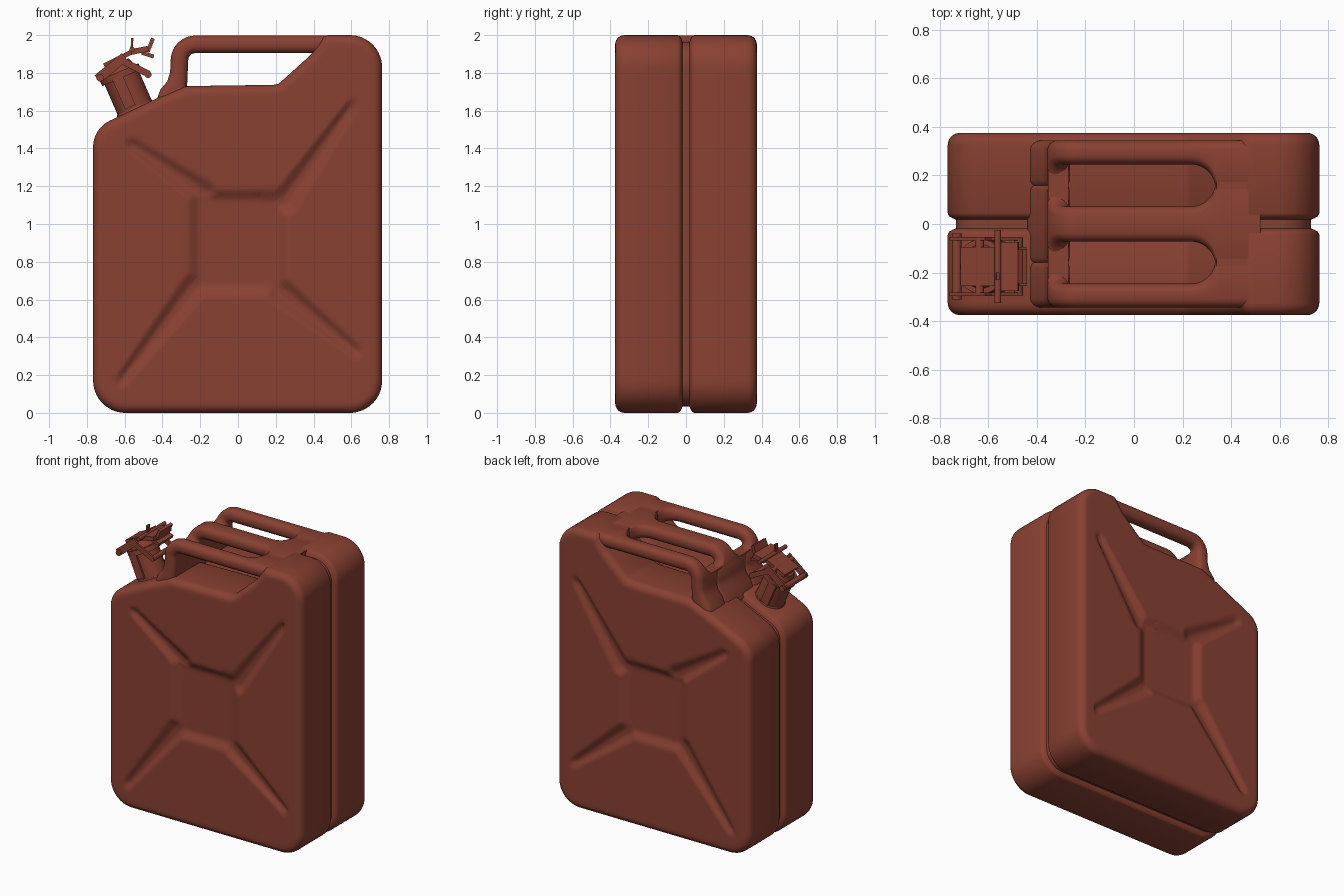
import bpy, bmesh, math
from mathutils import Vector, Matrix

if "Cube" in bpy.data.objects:
    bpy.data.objects.remove(bpy.data.objects["Cube"])

paint = bpy.data.materials.new("rust_red_paint")
paint.diffuse_color = (0.25, 0.052, 0.032, 1)
paint.use_nodes = True
paint.node_tree.nodes["Principled BSDF"].inputs["Base Color"].default_value = paint.diffuse_color


def finish(name, bm, angle=40):
    bmesh.ops.recalc_face_normals(bm, faces=bm.faces)
    me = bpy.data.meshes.new(name)
    bm.to_mesh(me)
    bm.free()
    ob = bpy.data.objects.new(name, me)
    bpy.context.collection.objects.link(ob)
    me.materials.append(paint)
    bpy.ops.object.select_all(action='DESELECT')
    ob.select_set(True)
    bpy.context.view_layer.objects.active = ob
    bpy.ops.object.shade_smooth_by_angle(angle=math.radians(angle))
    return ob


def loft(bm, rings):
    rows = [[bm.verts.new(p) for p in r] for r in rings]
    n = len(rows[0])
    for a, b in zip(rows, rows[1:]):
        for i in range(n):
            j = (i + 1) % n
            bm.faces.new((a[i], a[j], b[j], b[i]))
    bm.faces.new(rows[0])
    bm.faces.new(rows[-1])


def fillet(corners):
    # polygon with rounded corners: (x, z, radius)
    out, n = [], len(corners)
    for i, (x, z, r) in enumerate(corners):
        p = Vector((x, z))
        a = (Vector(corners[i - 1][:2]) - p).normalized()
        b = (Vector(corners[(i + 1) % n][:2]) - p).normalized()
        half = a.angle(b) / 2
        t = r / math.tan(half)
        c = p + (a + b).normalized() * r / math.sin(half)
        s, e = p + a * t - c, p + b * t - c
        for k in range(13):
            v = s.lerp(e, k / 12).normalized() * r
            out.append(c + v)
    return out


def resample(pts, n):
    pts = pts + [pts[0]]
    acc = [0]
    for a, b in zip(pts, pts[1:]):
        acc.append(acc[-1] + (b - a).length)
    out, k = [], 0
    for i in range(n):
        d = acc[-1] * i / n
        while acc[k + 1] < d:
            k += 1
        out.append(pts[k].lerp(pts[k + 1], (d - acc[k]) / max(acc[k + 1] - acc[k], 1e-9)))
    return out


# --- can body: outline lofted front to back, with centre seam groove ---
corners = [(-0.767, 0, 0.17), (0.763, 0, 0.17), (0.763, 2, 0.17), (0.46, 2, 0.03),
           (0.39, 1.9, 0.03), (0.21, 1.737, 0.04), (-0.28, 1.73, 0.05),
           (-0.42, 1.67, 0.1), (-0.767, 1.505, 0.15)]
N = 260
outline = resample(fillet(corners), N)
normals = []
for i in range(N):
    t = (outline[(i + 1) % N] - outline[i - 1]).normalized()
    normals.append(Vector((-t.y, t.x)))      # inward for a counter-clockwise outline
mid = Vector((0, 0.9))


def inset(d):
    return [p + q * d for p, q in zip(outline, normals)]


def smooth(t):
    t = min(1, max(0, t))
    return t * t * (3 - 2 * t)


arms = [((-0.18, 1.16), (-0.56, 1.42)), ((0.25, 1.12), (0.60, 1.62)),
        ((-0.23, 0.67), (-0.61, 0.18)), ((0.22, 0.65), (0.62, 0.33))]


def dent(p):
    # pressed centre panel with four tapering diagonal arms
    d = max(abs(p.x) - 0.2, abs(p.y - 0.9) - 0.22)
    depth = 0.03 * smooth(1 - d / 0.07)
    for a, b in arms:
        a, b = Vector(a), Vector(b)
        t = min(1, max(0, (p - a).dot(b - a) / (b - a).length_squared))
        w = 0.085 - 0.045 * t
        depth = max(depth, (0.03 - 0.01 * t) * smooth(1.15 * (1 - (p - a.lerp(b, t)).length / w)))
    return depth


R, HALF, RAD = 46, 0.375, 0.05
core = inset(RAD)
half = []
for k in range(1, R + 1):
    ring = [mid.lerp(p, k / R) for p in core]
    half.append([(p.x, -HALF + dent(p), p.y) for p in ring])
for k in range(1, 7):
    a = math.pi / 2 * k / 6
    half.append([(p.x, -HALF + RAD * (1 - math.cos(a)), p.y) for p in inset(RAD * (1 - math.sin(a)))])
for y, d in ((0.045, 0), (0.032, 0.006), (0.024, 0.02), (0.018, 0.035)):
    half.append([(p.x, -y, p.y) for p in inset(d)])
body = bmesh.new()
loft(body, half + [[(x, -y, z) for x, y, z in r] for r in reversed(half)])
finish("can_body", body, 50)

# --- triple carrying handle: bars bent down into one solid post ---
path = [(0.52 - 0.01 * k, 1.951, 0.047) for k in range(74)]
for k in range(0, 13):
    a = math.pi / 2 * k / 12
    path.append((-0.225 - 0.085 * math.sin(a), 1.866 + 0.085 * math.cos(a), 0.047))
path += [(-0.313, 1.80, 0.047), (-0.322, 1.74, 0.055), (-0.345, 1.69, 0.07), (-0.36, 1.62, 0.08)]


def slot_close(i):
    # 0 where the slots are open, 1 where the bars have merged
    x, z, _ = path[i]
    u = (x - 0.235) / 0.1 if x > 0 else (1.93 - z) / 0.06
    if u >= 1:
        return 1.0
    return 1 - math.sqrt(1 - u * u) if u > 0 else 0.0


def bar(name, side):
    bm, rings = bmesh.new(), []
    for i, (x, z, h) in enumerate(path):
        c = slot_close(i)
        if side == 0:
            y0, y1 = -0.073 - 0.1 * c, 0.073 + 0.1 * c
        else:
            y0, y1 = sorted((side * (0.245 - 0.1 * c), side * 0.345))
        a, b = path[max(0, i - 1)], path[min(len(path) - 1, i + 1)]
        t = Vector((b[0] - a[0], b[1] - a[1])).normalized()
        nrm = Vector((t.y, -t.x))
        r, ring = 0.042, []
        for k in range(20):
            q = 2 * math.pi * (k + 0.5) / 20
            cy, cn = math.cos(q), math.sin(q)
            yy = (y1 - r if cy > 0 else y0 + r) + r * cy
            nn = (h - r if cn > 0 else r - h) + r * cn
            ring.append((x + nrm.x * nn, yy, z + nrm.y * nn))
        rings.append(ring)
    loft(bm, rings)
    # solid web that fills the rounded joints where the bars have merged
    return finish(name, bm, 50)


bar("handle_bar_front", -1)
bar("handle_bar_middle", 0)
bar("handle_bar_back", 1)


def box(bm, lo, hi, m=Matrix()):
    c = [(a + b) / 2 for a, b in zip(lo, hi)]
    s = [b - a for a, b in zip(lo, hi)] + [1]
    bmesh.ops.create_cube(bm, size=1, matrix=m @ Matrix.Translation(c) @ Matrix.Diagonal(s))


# webs joining the merged bars
for name, lo, hi in (("handle_post_web", (-0.355, -0.3, 1.64), (-0.27, 0.3, 1.885)),
                     ("handle_shoulder_web", (0.34, -0.3, 1.906), (0.51, 0.3, 1.996))):
    bm = bmesh.new()
    box(bm, lo, hi)
    finish(name, bm)

# --- spout and cap, in a frame tilted square to the sloping shoulder ---
tilt = Matrix.Translation((-0.54, -0.175, 1.60)) @ Matrix.Rotation(-0.41, 4, 'Y')


def cyl(bm, r0, r1, z0, z1, seg=32):
    bmesh.ops.create_cone(bm, cap_ends=True, segments=seg, radius1=r0, radius2=r1, depth=z1 - z0,
                          matrix=tilt @ Matrix.Translation((0, 0, (z0 + z1) / 2)))


def pin(bm, x, z, r, length):
    bmesh.ops.create_cone(bm, cap_ends=True, segments=16, radius1=r, radius2=r, depth=length,
                          matrix=tilt @ Matrix.Translation((x, 0, z)) @ Matrix.Rotation(math.pi / 2, 4, 'X'))


def strap(bm, a, b, y, width, thick):
    # flat bar between two (x, z) points in the tilted frame
    a, b = Vector(a), Vector(b)
    d = b - a
    m = tilt @ Matrix.Translation(((a.x + b.x) / 2, y, (a.y + b.y) / 2)) @ \
        Matrix.Rotation(-math.atan2(d.y, d.x), 4, 'Y')
    L = d.length / 2
    box(bm, (-L, -width / 2, -thick / 2), (L, width / 2, thick / 2), m)


neck = bmesh.new()
cyl(neck, 0.125, 0.1, -0.04, 0.02)
cyl(neck, 0.098, 0.098, 0.0, 0.19)
finish("spout_neck", neck)

cap = bmesh.new()
cyl(cap, 0.112, 0.112, 0.19, 0.225)
cyl(cap, 0.09, 0.075, 0.225, 0.27)
finish("spout_cap", cap)

clamp = bmesh.new()
pin(clamp, -0.105, 0.235, 0.02, 0.27)
pin(clamp, 0.135, 0.15, 0.018, 0.24)
pin(clamp, 0.02, 0.285, 0.018, 0.24)
pin(clamp, 0.11, 0.305, 0.014, 0.30)
for y in (-0.115, 0.115):
    strap(clamp, (-0.12, 0.235), (0.06, 0.285), y, 0.014, 0.05)
    strap(clamp, (0.03, 0.28), (0.14, 0.15), y, 0.014, 0.035)
    strap(clamp, (-0.02, 0.03), (-0.02, 0.2), y * 0.87, 0.02, 0.06)
finish("cap_clamp", clamp)

lever = bmesh.new()
strap(lever, (-0.06, 0.285), (0.12, 0.295), 0, 0.16, 0.025)
strap(lever, (0.10, 0.295), (0.19, 0.275), 0, 0.2, 0.03)
strap(lever, (0.18, 0.26), (0.235, 0.315), 0, 0.14, 0.02)
strap(lever, (0.15, 0.27), (0.20, 0.225), 0, 0.16, 0.02)
strap(lever, (0.10, 0.29), (0.135, 0.36), -0.04, 0.03, 0.012)
finish("cap_lever", lever)
